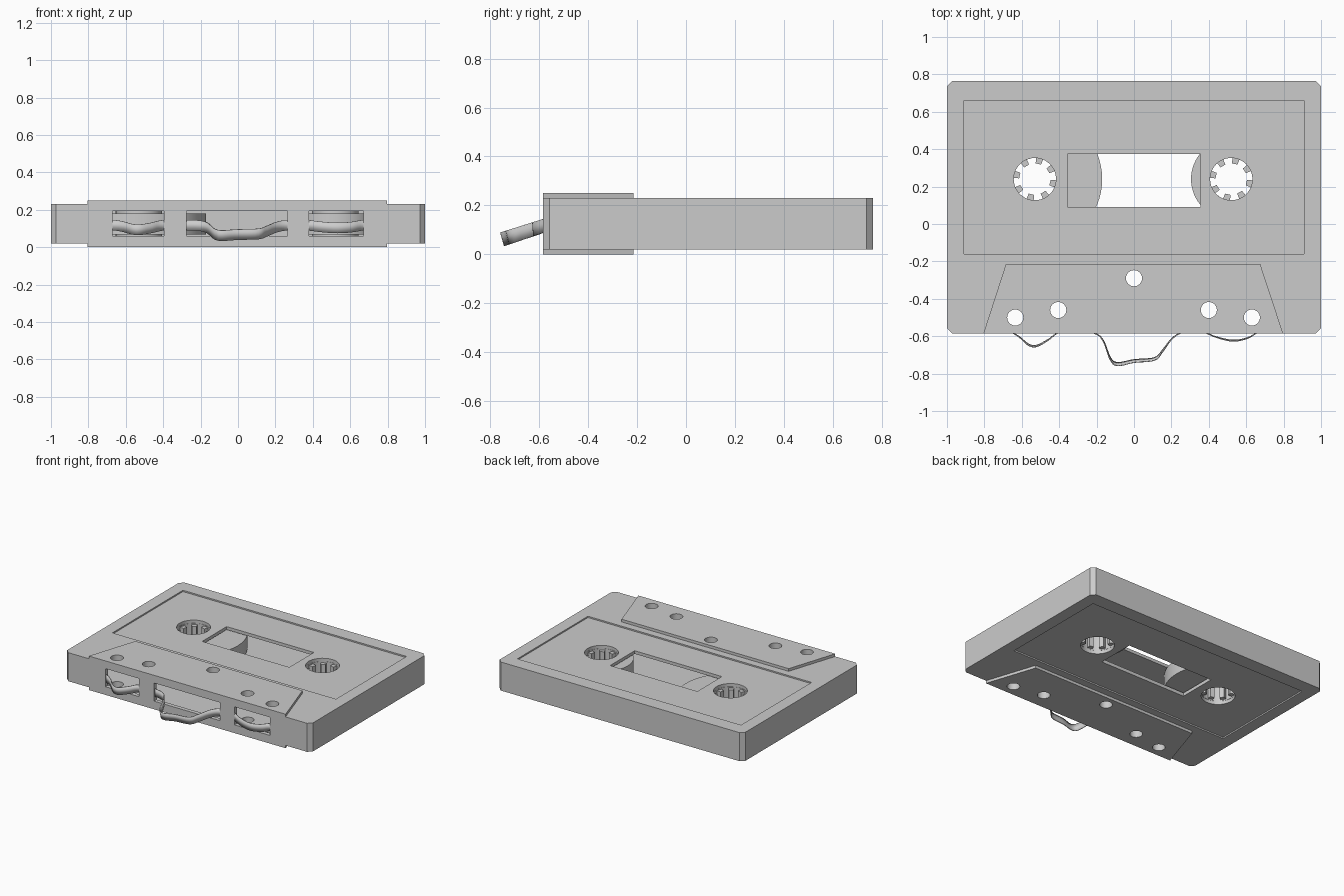
import bpy, bmesh, math
from mathutils import Vector

if "Cube" in bpy.data.objects:
    bpy.data.objects.remove(bpy.data.objects["Cube"])

FRONT, BACK, Z0, Z1 = -0.585, 0.765, 0.02, 0.23
HUBS = [(-0.53, 0.24, 0.36), (0.52, 0.24, 0.215)]      # x, y, tape roll radius
HOLES = [(-0.635, -0.5), (-0.405, -0.46), (0, -0.29), (0.4, -0.46), (0.63, -0.5)]


def link(name, bm):
    bmesh.ops.recalc_face_normals(bm, faces=bm.faces)
    me = bpy.data.meshes.new(name)
    bm.to_mesh(me)
    bm.free()
    ob = bpy.data.objects.new(name, me)
    bpy.context.collection.objects.link(ob)
    return ob


def add_prism(bm, pts, z0, z1):
    lo = [bm.verts.new((x, y, z0)) for x, y in pts]
    hi = [bm.verts.new((x, y, z1)) for x, y in pts]
    bm.faces.new(lo)
    bm.faces.new(hi)
    for i in range(len(pts)):
        j = (i + 1) % len(pts)
        bm.faces.new((lo[i], lo[j], hi[j], hi[i]))


def prism(name, pts, z0, z1):
    bm = bmesh.new()
    add_prism(bm, pts, z0, z1)
    return link(name, bm)


def rect(x0, x1, y0, y1):
    return [(x0, y0), (x1, y0), (x1, y1), (x0, y1)]


def chamfered(x, y0, y1, c):
    return [(-x + c, y0), (x - c, y0), (x, y0 + c), (x, y1 - c),
            (x - c, y1), (-x + c, y1), (-x, y1 - c), (-x, y0 + c)]


def circle(cx, cy, r, n=40):
    return [(cx + r * math.cos(2 * math.pi * i / n), cy + r * math.sin(2 * math.pi * i / n))
            for i in range(n)]


def activate(ob):
    bpy.ops.object.select_all(action='DESELECT')
    ob.select_set(True)
    bpy.context.view_layer.objects.active = ob


def smooth(ob):
    activate(ob)
    bpy.ops.object.shade_smooth_by_angle(angle=math.radians(30))


def cut(ob, shapes):
    activate(ob)
    for pts, z0, z1 in shapes:
        c = prism("cutter", pts, z0, z1)
        m = ob.modifiers.new("cut", 'BOOLEAN')
        m.operation, m.solver, m.object = 'DIFFERENCE', 'EXACT', c
        bpy.ops.object.modifier_apply(modifier=m.name)
        bpy.data.objects.remove(c)
    smooth(ob)


def add_ring(bm, cx, cy, ro, ri, z0, z1, n=64):
    loops = [[bm.verts.new((x, y, z)) for x, y in circle(cx, cy, r, n)]
             for r, z in ((ro, z0), (ro, z1), (ri, z1), (ri, z0))]
    for a in range(4):
        p, q = loops[a], loops[(a + 1) % 4]
        for i in range(n):
            j = (i + 1) % n
            bm.faces.new((p[i], p[j], q[j], q[i]))


# hollow shell with label recesses, window, spindle holes and front slots
shell = prism("shell", chamfered(1, FRONT, BACK, 0.028), Z0, Z1)
label = rect(-0.91, 0.91, -0.16, 0.66)
holes = [(circle(x, y, 0.043, 32), -0.1, 0.4) for x, y in HOLES]
slots = [(rect(a, b, -0.7, -0.5), 0.06, 0.193)
         for a, b in ((-0.67, -0.395), (-0.275, 0.265), (0.38, 0.67))]
cut(shell, [(rect(-0.965, 0.965, FRONT + 0.03, BACK - 0.035), 0.055, 0.197),
            (label, Z1 - 0.01, 0.4), (label, -0.1, Z0 + 0.01),
            (rect(-0.355, 0.355, 0.09, 0.375), -0.1, 0.4)]
    + [(circle(x, y, 0.113, 48), -0.1, 0.4) for x, y, r in HUBS] + holes + slots)

# raised trapezoid plates above and below
trapezoid = [(-0.805, FRONT), (0.797, FRONT), (0.675, -0.215), (-0.685, -0.215)]
for name, z0, z1 in (("upper_plate", Z1, 0.25), ("lower_plate", 0, Z0)):
    cut(prism(name, trapezoid, z0, z1), holes)

# tape rolls and toothed hubs
for side, (cx, cy, r) in zip(("left", "right"), HUBS):
    bm = bmesh.new()
    add_ring(bm, cx, cy, r, 0.124, 0.068, 0.18)
    smooth(link(side + "_tape_roll", bm))
    bm = bmesh.new()
    add_ring(bm, cx, cy, 0.124, 0.113, 0.056, 0.196)
    for k in range(8):
        a = math.radians(45 * k + 32)
        u, v = Vector((math.cos(a), math.sin(a))), Vector((-math.sin(a), math.cos(a)))
        c = Vector((cx, cy))
        add_prism(bm, [c + u * d + v * w for d, w in
                       ((0.083, -0.015), (0.117, -0.02), (0.117, 0.02), (0.083, 0.015))],
                  0.065, 0.187)
    smooth(link(side + "_hub", bm))

# loose tape running along the front and bulging out of the slots
path = [Vector(p) for p in (
    (-0.88, 0.2), (-0.88, -0.45), (-0.82, -0.54), (-0.68, -0.572), (-0.62, -0.6),
    (-0.565, -0.648), (-0.52, -0.655), (-0.46, -0.622), (-0.4, -0.58), (-0.3, -0.57),
    (-0.21, -0.585), (-0.165, -0.625), (-0.125, -0.73), (-0.085, -0.757), (0, -0.74),
    (0.11, -0.728), (0.155, -0.68), (0.205, -0.613), (0.265, -0.578), (0.36, -0.575),
    (0.44, -0.606), (0.53, -0.626), (0.61, -0.61), (0.68, -0.572), (0.82, -0.54),
    (0.88, -0.45), (0.7, 0.13))]
bm = bmesh.new()
prev = None
for i in range(1, len(path) - 2):
    p0, p1, p2, p3 = path[i - 1:i + 3]
    for s in range(5):
        t = s / 5
        p = 0.5 * (2 * p1 + (p2 - p0) * t + (2 * p0 - 5 * p1 + 4 * p2 - p3) * t * t
                   + (3 * p1 - p0 - 3 * p2 + p3) * t ** 3)
        bulge = max(0, -0.58 - p.y)
        z = 0.117 - 0.31 * bulge
        cur = (bm.verts.new((p.x, p.y + 0.09 * bulge, z - 0.028)),
               bm.verts.new((p.x, p.y, z + 0.028)))
        if prev:
            bm.faces.new((prev[0], cur[0], cur[1], prev[1]))
        prev = cur
tape = link("loose_tape", bm)
mod = tape.modifiers.new("thickness", 'SOLIDIFY')
mod.thickness, mod.offset = 0.006, 0
smooth(tape)
